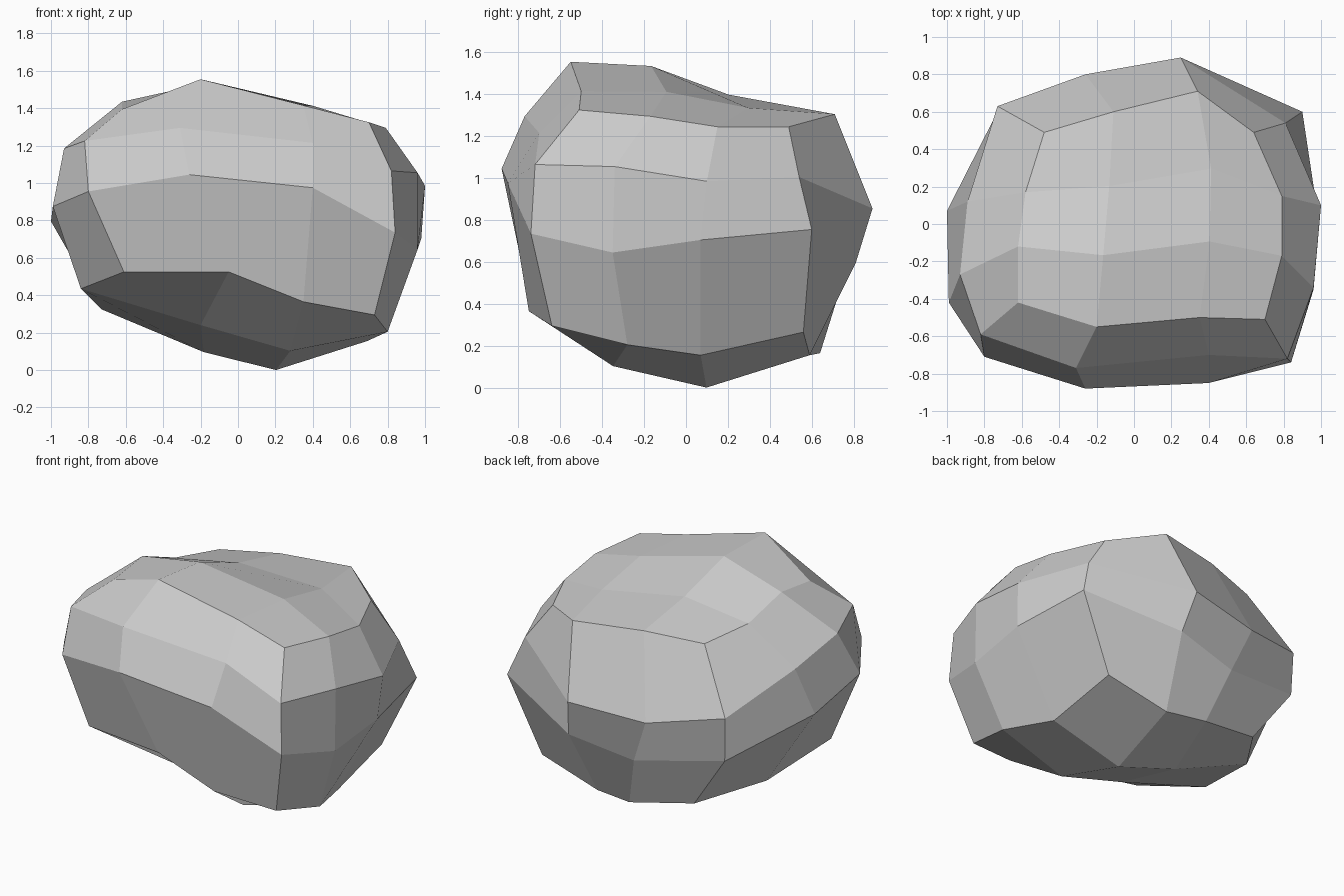
import bpy
import bmesh
from mathutils import Vector

SIDE = 3                 # segments along each side of a square-ish contour
RING = 4 * SIDE          # points in one contour
SAG, CROWN = -0.14, 0.01  # bulge of the underside and of the top

# Contours in hundredths (x, y, z), from the front right corner of the boulder round
CROWN_RING = [
    (-62, -42, 140), (-20, -55, 156), (35, -50, 142),
    (70, -51, 133), (79, -17, 130), (79, 15, 125),
    (64, 49, 125), (34, 71, 131), (-11, 60, 132),
    (-48, 49, 129), (-58, 17, 133), (-62, -12, 144)]
SHOULDER_RING = [
    (-82, -59, 123), (-31, -77, 130), (40, -70, 122),
    (82, -72, 107), (96, -34, 106), (100, 10, 99),
    (81, 54, 101), (25, 89, 86), (-26, 80, 82),
    (-73, 63, 91), (-89, 12, 109), (-93, -27, 119)]
WAIST_RING = [
    (-80, -71, 96), (-26, -88, 105), (40, -85, 98),
    (84, -74, 74), (96, -35, 65), (98, 7, 71),
    (90, 60, 76), (30, 81, 60), (-14, 75, 52),
    (-72, 62, 62), (-100, 7, 80), (-99, -42, 88)]
BASE_RING = [
    (-61, -70, 53), (-5, -77, 53), (35, -75, 37),
    (73, -64, 30), (80, -28, 21), (69, 7, 16),
    (67, 56, 27), (24, 59, 16), (-3, 64, 17),
    (-46, 57, 25), (-73, 19, 33), (-84, -33, 44)]


def make_material(name, rgb):
    mat = bpy.data.materials.new(name)
    mat.use_nodes = True
    colour = (*rgb, 1.0)
    mat.diffuse_color = colour
    shader = next(n for n in mat.node_tree.nodes if n.type == 'BSDF_PRINCIPLED')
    shader.inputs["Base Color"].default_value = colour
    shader.inputs["Roughness"].default_value = 0.9
    return mat


def add_ring(bm, contour):
    return [bm.verts.new(Vector(point) / 100) for point in contour]


def bridge(bm, lower, upper):
    """Join two contours with a band of quads."""
    for i in range(RING):
        j = (i + 1) % RING
        bm.faces.new((lower[i], lower[j], upper[j], upper[i]))


def cap(bm, ring, bulge):
    """Fill a contour with a grid blended from its four sides."""
    front = ring[:SIDE + 1]
    right = ring[SIDE:2 * SIDE + 1]
    back = ring[2 * SIDE:3 * SIDE + 1][::-1]
    left = (ring[3 * SIDE:] + ring[:1])[::-1]

    def blended(i, j):
        u, v = i / SIDE, j / SIDE
        across = left[j].co.lerp(right[j].co, u)
        along = front[i].co.lerp(back[i].co, v)
        corners = front[0].co.lerp(front[-1].co, u).lerp(
            back[0].co.lerp(back[-1].co, u), v)
        return across + along - corners + Vector((0, 0, bulge))

    rows = [front]
    for j in range(1, SIDE):
        inner = [bm.verts.new(blended(i, j)) for i in range(1, SIDE)]
        rows.append([left[j]] + inner + [right[j]])
    rows.append(back)

    for near, far in zip(rows, rows[1:]):
        for i in range(SIDE):
            bm.faces.new((near[i], near[i + 1], far[i + 1], far[i]))


def build_boulder():
    bm = bmesh.new()
    contours = (BASE_RING, WAIST_RING, SHOULDER_RING, CROWN_RING)
    rings = [add_ring(bm, contour) for contour in contours]
    for lower, upper in zip(rings, rings[1:]):
        bridge(bm, lower, upper)
    cap(bm, rings[0], SAG)
    cap(bm, rings[-1], CROWN)
    bmesh.ops.recalc_face_normals(bm, faces=bm.faces[:])

    # Rest the lowest point on the ground
    lowest = min(vert.co.z for vert in bm.verts)
    bmesh.ops.translate(bm, verts=bm.verts[:], vec=(0, 0, -lowest))

    mesh = bpy.data.meshes.new("boulder")
    bm.to_mesh(mesh)
    bm.free()
    mesh.materials.append(make_material("stone grey", (0.6, 0.6, 0.6)))
    boulder = bpy.data.objects.new("boulder", mesh)
    bpy.context.scene.collection.objects.link(boulder)
    return boulder


default_cube = bpy.data.objects.get("Cube")
if default_cube:
    bpy.data.objects.remove(default_cube, do_unlink=True)

build_boulder()
